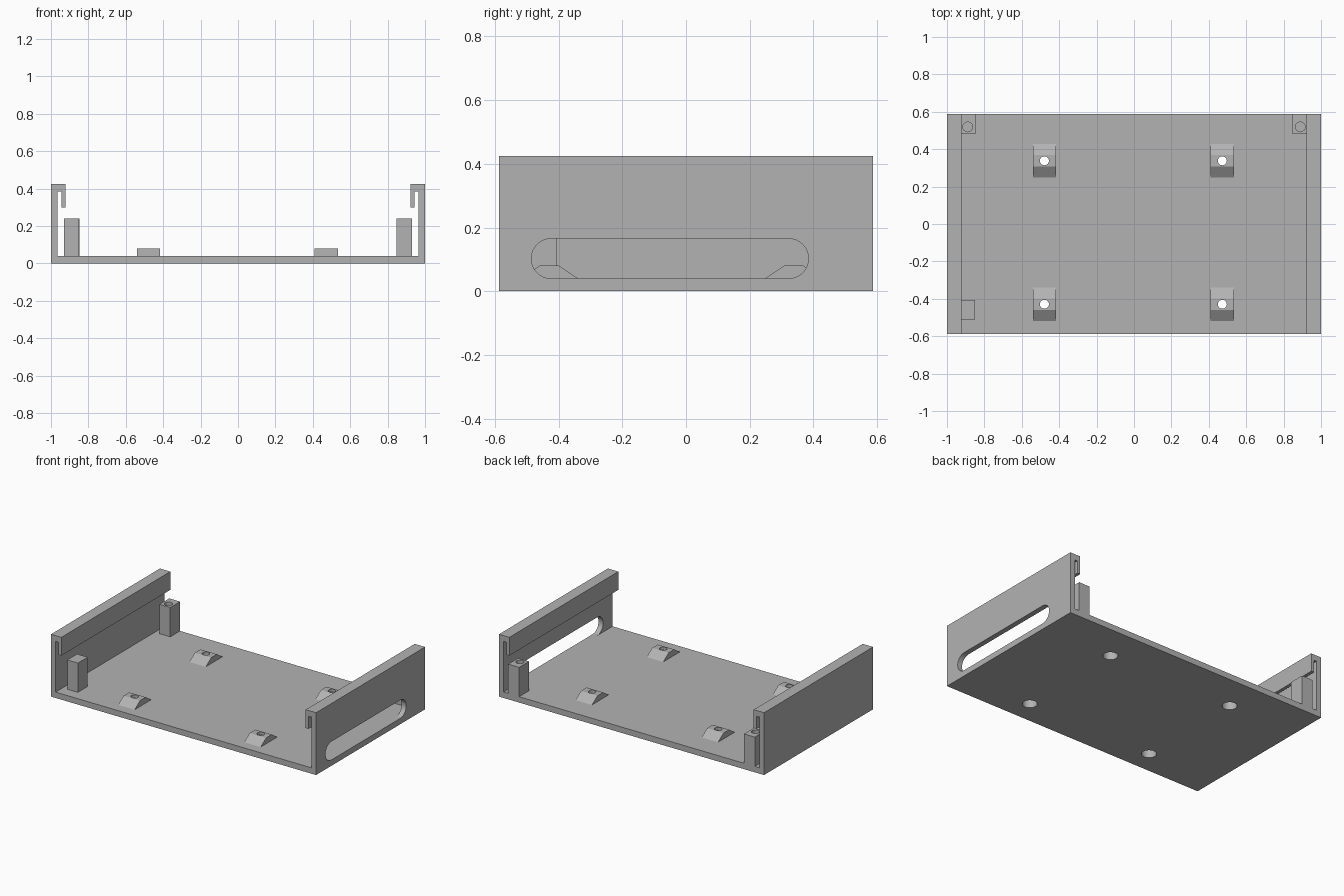
import bpy, bmesh, math
from mathutils import Vector

if "Cube" in bpy.data.objects:
    bpy.data.objects.remove(bpy.data.objects["Cube"], do_unlink=True)

GREY = (0.45, 0.45, 0.45, 1)
mat = bpy.data.materials.new("plain grey")
mat.use_nodes = True
mat.diffuse_color = GREY
mat.node_tree.nodes["Principled BSDF"].inputs["Base Color"].default_value = GREY

HALF_Y, FLOOR = 0.587, 0.04


def prism(name, points, sweep):
    """Extrude a closed outline of 3D points along a vector."""
    bm = bmesh.new()
    face = bm.faces.new([bm.verts.new(p) for p in points])
    out = bmesh.ops.extrude_face_region(bm, geom=[face])
    verts = [v for v in out["geom"] if isinstance(v, bmesh.types.BMVert)]
    bmesh.ops.translate(bm, verts=verts, vec=Vector(sweep))
    bmesh.ops.recalc_face_normals(bm, faces=bm.faces)
    mesh = bpy.data.meshes.new(name)
    bm.to_mesh(mesh)
    bm.free()
    mesh.materials.append(mat)
    obj = bpy.data.objects.new(name, mesh)
    bpy.context.collection.objects.link(obj)
    return obj


def box(name, x0, x1, y0, y1, z0, z1):
    outline = [(x0, y0, z0), (x1, y0, z0), (x1, y1, z0), (x0, y1, z0)]
    return prism(name, outline, (0, 0, z1 - z0))


def rod(x, y, z0, z1, r, sides=32):
    turns = [2 * math.pi * i / sides for i in range(sides)]
    ring = [(x + r * math.cos(a), y + r * math.sin(a), z0) for a in turns]
    return prism("cutter", ring, (0, 0, z1 - z0))


def cut(obj, cutter):
    """Subtract a cutter, then discard it."""
    mod = obj.modifiers.new("cut", "BOOLEAN")
    mod.operation, mod.solver, mod.object = "DIFFERENCE", "EXACT", cutter
    bpy.context.view_layer.objects.active = obj
    bpy.ops.object.modifier_apply(modifier=mod.name)
    bpy.data.objects.remove(cutter, do_unlink=True)


# Tray: floor, side walls and hooked lips as one mirrored section
half = [(1, 0), (1, 0.425), (0.922, 0.425), (0.922, 0.30), (0.944, 0.30),
        (0.944, 0.385), (0.965, 0.385), (0.965, FLOOR)]
section = half + [(-x, z) for x, z in reversed(half)]
tray = prism("tray", [(x, -HALF_Y, z) for x, z in section], (0, 2 * HALF_Y, 0))

# Rounded cable slot through one side wall
r, y_front, y_back = 0.0625, -0.423, 0.322
slot = []
for centre, start in ((y_back, -90), (y_front, 90)):
    for i in range(17):
        a = math.radians(start + 180 * i / 16)
        slot.append((0.955, centre + r * math.cos(a), FLOOR + r + r * math.sin(a)))
cut(tray, prism("cutter", slot, (0.1, 0, 0)))

# Sloped screw mounts with holes recessed from below
for side, x in (("right", -0.479), ("left", 0.472)):
    for end, y in (("front", -0.429), ("back", 0.338)):
        outline = [(-0.09, FLOOR), (-0.03, 0.08), (0.03, 0.08), (0.09, FLOOR)]
        mount = prism(f"screw_mount_{end}_{side}",
                      [(x - 0.062, y + dy, z) for dy, z in outline], (0.124, 0, 0))
        for part in (tray, mount):
            cut(part, rod(x, y, -0.02, 0.12, 0.024))
            cut(part, rod(x, y, -0.02, 0.06, 0.046))

# Support posts; the back pair has screw holes in the top
box("post_front_right", -0.93, -0.85, -0.511, -0.406, FLOOR, 0.24)
for side, s in (("right", -1), ("left", 1)):
    x0, x1 = sorted((s * 0.93, s * 0.848))
    post = box(f"post_back_{side}", x0, x1, 0.481, HALF_Y, FLOOR, 0.24)
    cut(post, rod(s * 0.889, 0.519, 0.1, 0.3, 0.026))
